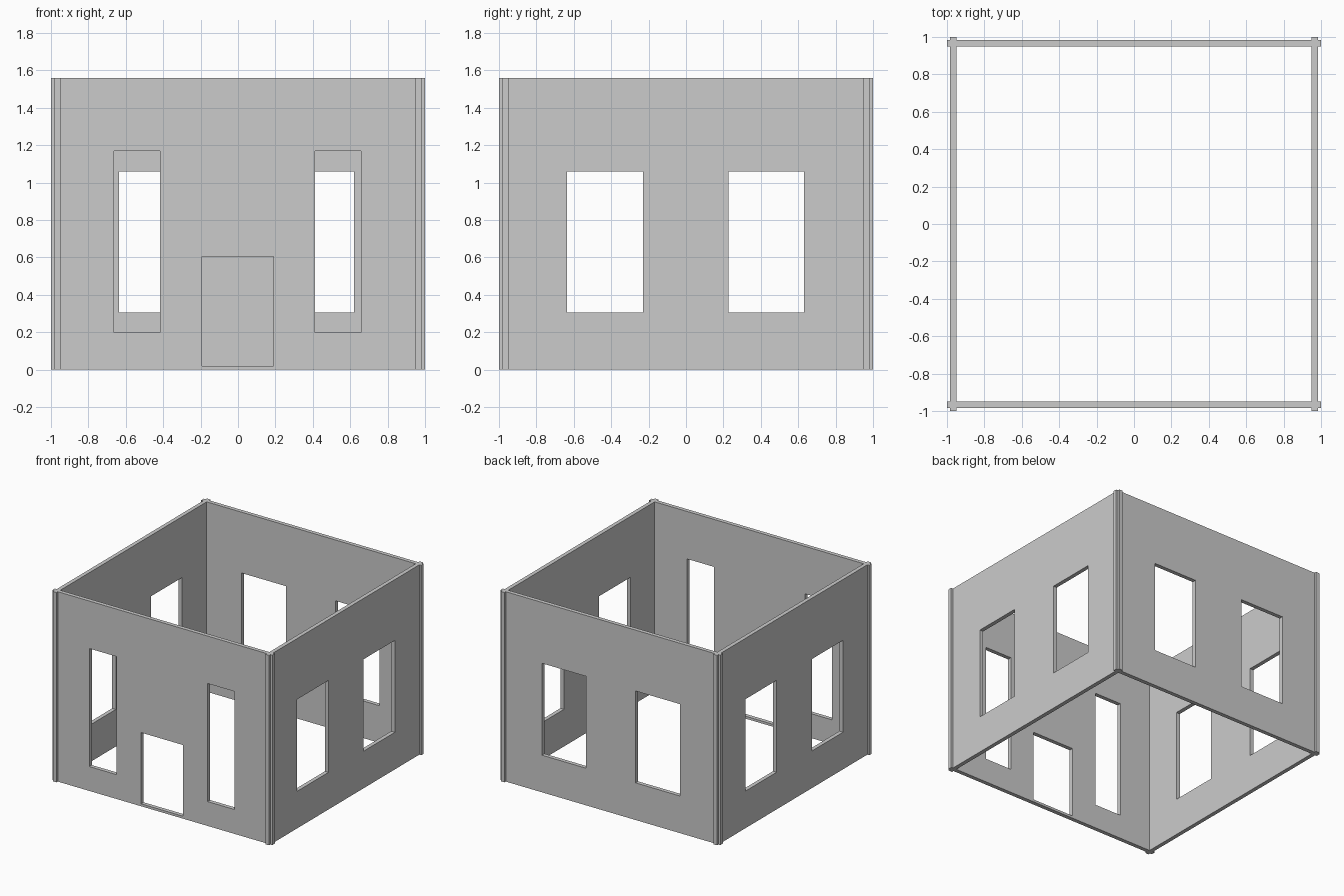
import bpy, bmesh
from mathutils import Matrix, Vector
from math import pi

if "Cube" in bpy.data.objects:
    bpy.data.objects.remove(bpy.data.objects["Cube"])

H = 1.56                 # wall height
IN, OUT = 0.95, 0.983    # inner and outer wall planes


def finish(bm, name):
    bmesh.ops.remove_doubles(bm, verts=bm.verts, dist=1e-5)
    bmesh.ops.recalc_face_normals(bm, faces=bm.faces)
    me = bpy.data.meshes.new(name)
    bm.to_mesh(me)
    bm.free()
    ob = bpy.data.objects.new(name, me)
    bpy.context.collection.objects.link(ob)
    return ob


def extrude(bm, offset):
    geo = bmesh.ops.extrude_face_region(bm, geom=bm.faces[:])
    verts = [g for g in geo["geom"] if isinstance(g, bmesh.types.BMVert)]
    bmesh.ops.translate(bm, verts=verts, vec=offset)


def wall(name, openings, angle):
    """Panel in the xz plane, gridded around rectangular openings (x0, x1, z0, z1)."""
    bm = bmesh.new()
    xs = sorted({-IN, IN, *[v for o in openings for v in o[:2]]})
    zs = sorted({0, H, *[v for o in openings for v in o[2:]]})
    for x0, x1 in zip(xs, xs[1:]):
        for z0, z1 in zip(zs, zs[1:]):
            cx, cz = (x0 + x1) / 2, (z0 + z1) / 2
            if any(a < cx < b and c < cz < d for a, b, c, d in openings):
                continue
            bm.faces.new([bm.verts.new((x, -OUT, z)) for x, z in
                          ((x0, z0), (x1, z0), (x1, z1), (x0, z1))])
    bmesh.ops.remove_doubles(bm, verts=bm.verts, dist=1e-5)
    extrude(bm, Vector((0, OUT - IN, 0)))
    bmesh.ops.dissolve_limit(bm, angle_limit=0.01, verts=bm.verts, edges=bm.edges)
    bmesh.ops.rotate(bm, verts=bm.verts, matrix=Matrix.Rotation(angle, 3, 'Z'))
    return finish(bm, name)


# Walls with their door and windows
SILL, HEAD = 0.305, 1.06
side = [(-0.635, -0.23, SILL, HEAD), (0.227, 0.632, SILL, HEAD)]
back = [(-0.62, -0.22, SILL, HEAD), (0.23, 0.635, SILL, HEAD)]
front = [(-0.663, -0.417, 0.2, 1.17), (0.412, 0.658, 0.2, 1.17),
         (-0.193, 0.19, 0.02, 0.605)]
wall("front_wall", front, 0)
wall("right_wall", side, pi / 2)
wall("back_wall", back, pi)
wall("left_wall", [(-b, -a, c, d) for a, b, c, d in side], -pi / 2)

# Corner posts: plus-shaped section where the wall ends cross
E = 2 * IN - 1 + (OUT - IN)  # inner arm is flush with the walls
plus = [(IN, IN), (OUT, IN), (1, IN), (1, OUT), (OUT, OUT), (OUT, 1), (IN, 1), (IN, OUT)]
for name, sx, sy in (("front_left", -1, -1), ("front_right", 1, -1),
                     ("back_left", -1, 1), ("back_right", 1, 1)):
    bm = bmesh.new()
    outline = [(IN, IN), (1, IN), (1, OUT), (OUT, OUT), (OUT, 1), (IN, 1)]
    bm.faces.new([bm.verts.new((x * sx, y * sy, 0)) for x, y in outline])
    extrude(bm, Vector((0, 0, H)))
    finish(bm, name + "_corner_post")
